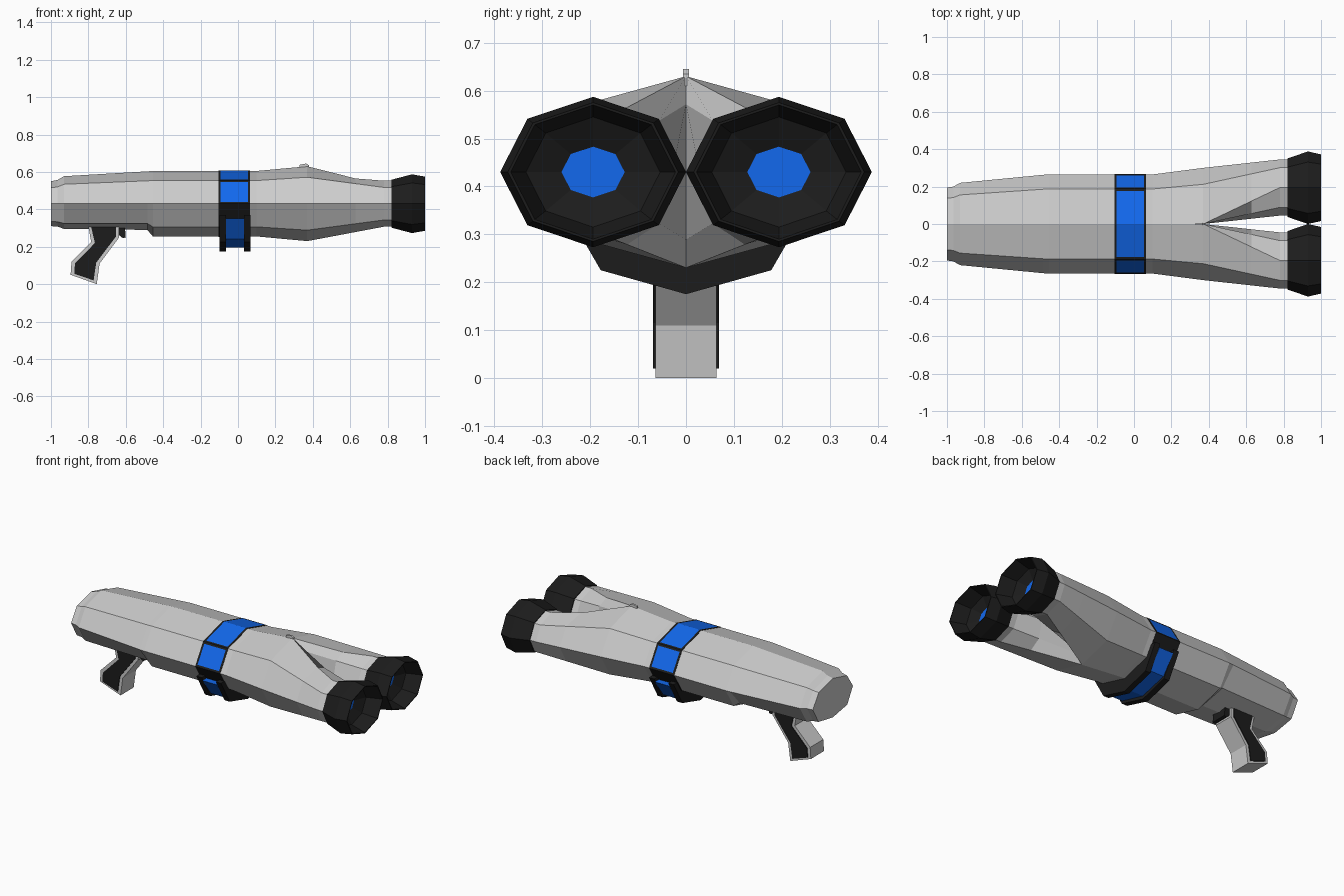
import bpy, bmesh
from math import cos, sin, pi

if "Cube" in bpy.data.objects:
    bpy.data.objects.remove(bpy.data.objects["Cube"])

ZC = 0.43  # height of the tube axis


def material(name, colour):
    m = bpy.data.materials.new(name)
    m.diffuse_color = colour
    m.use_nodes = True
    m.node_tree.nodes["Principled BSDF"].inputs["Base Color"].default_value = m.diffuse_color
    return m


BLACK = material("black", (0.012, 0.012, 0.012, 1))
BLUE = material("blue", (0.006, 0.14, 0.85, 1))


def finish(bm, name, mats=(), mirror=False):
    bmesh.ops.recalc_face_normals(bm, faces=bm.faces)
    me = bpy.data.meshes.new(name)
    bm.to_mesh(me)
    bm.free()
    ob = bpy.data.objects.new(name, me)
    bpy.context.collection.objects.link(ob)
    for m in mats:
        me.materials.append(m)
    if mirror:
        ob.modifiers.new("mirror", 'MIRROR').use_axis = (False, True, False)
    return ob


def octagon(x, ry, rz, cy=0.0):
    return [(x, cy + ry * cos(k * pi / 4), ZC + rz * sin(k * pi / 4)) for k in range(8)]


def loft(rings, start=False, end=False):
    bm = bmesh.new()
    vs = [[bm.verts.new(p) for p in r] for r in rings]
    n = len(rings[0])
    for a, b in zip(vs, vs[1:]):
        for i in range(n):
            j = (i + 1) % n
            bm.faces.new((a[i], a[j], b[j], b[i]))
    if start:
        bm.faces.new(vs[0])
    if end:
        bm.faces.new(vs[-1])
    return bm


def prism_y(name, profile, half, mats=()):
    rings = [[(x, y, z) for x, z in profile] for y in (-half, half)]
    return finish(loft(rings, True, True), name, mats)


def prism_x(name, profile, x0, x1, mats=()):
    rings = [[(x, y, z) for y, z in profile] for x in (x0, x1)]
    return finish(loft(rings, True, True), name, mats)


def recessed(x, ry, rz, low_y, low_z, bottom):
    # octagon with a shallower underside, above the grip
    r = octagon(x, ry, rz)
    r[5], r[6], r[7] = (x, -low_y, low_z), (x, 0, bottom), (x, low_y, low_z)
    return r


# Main tube
finish(loft([
    recessed(-1.0, 0.195, 0.12, 0.14, 0.335, 0.31),
    recessed(-0.965, 0.20, 0.127, 0.143, 0.333, 0.308),
    recessed(-0.93, 0.22, 0.147, 0.155, 0.325, 0.295),
    recessed(-0.485, 0.263, 0.173, 0.17, 0.325, 0.29),
    octagon(-0.455, 0.265, 0.175),
    octagon(0.10, 0.265, 0.175),
    octagon(0.37, 0.30, 0.20)], start=True), "main_tube")

# Twin barrels: half of the tube section turning into a full octagon
split = [(x, max(0.0, y), z) for x, y, z in octagon(0.37, 0.30, 0.20)]
neck = octagon(0.78, 0.15, 0.123, 0.195)
t = 0.63
middle = [tuple(a + (b - a) * t for a, b in zip(p, q)) for p, q in zip(split, neck)]
middle = [(x, y, min(z, 0.565)) for x, y, z in middle]
finish(loft([split, middle, neck, octagon(0.83, 0.15, 0.123, 0.195)]), "barrels", mirror=True)

# Ridge nub where the barrels part
prism_y("ridge_nub", [(0.33, 0.61), (0.33, 0.638), (0.365, 0.645), (0.38, 0.635), (0.38, 0.61)], 0.006)

# Muzzles with funnel interior and blue core
muzzle = [(0.82, 0.14, 0.115), (0.82, 0.156, 0.128), (0.93, 0.194, 0.157), (1.0, 0.178, 0.145),
          (1.0, 0.172, 0.14), (0.91, 0.14, 0.115), (0.88, 0.066, 0.053)]
finish(loft([octagon(x, ry, rz, 0.194) for x, ry, rz in muzzle]), "muzzles", [BLACK], True)
finish(loft([octagon(x, 0.066, 0.053, 0.194) for x in (0.86, 0.881)], True, True),
       "muzzle_cores", [BLUE], True)

# Central band with blue panels inset in its upper faces
bm = loft([octagon(-0.105, 0.267, 0.177), octagon(0.065, 0.267, 0.177)], True, True)
bm.normal_update()
bmesh.ops.recalc_face_normals(bm, faces=bm.faces)
upper = [f for f in bm.faces if abs(f.normal.x) < 0.5 and f.normal.z > 0.1]
top = [f for f in upper if f.normal.z > 0.8]
sides = [f for f in upper if f not in top]
bmesh.ops.inset_region(bm, faces=top, thickness=0.012, use_even_offset=True)
bmesh.ops.inset_individual(bm, faces=sides, thickness=0.012, use_even_offset=True)
for f in top + sides:
    f.material_index = 1
finish(bm, "centre_band", [BLACK, BLUE])

# Band underside: two black ribs with a blue filler between them
half = [(0.262, 0.37), (0.178, 0.225), (0.0, 0.175)]
rib = half + [(-y, z) for y, z in half[1::-1]]
fill = [(y * 0.98, z + d) for (y, z), d in zip(rib, (-0.02, 0.015, 0.02, 0.015, -0.02))]
for name, x0, x1 in (("rear_rib", -0.10, -0.063), ("front_rib", 0.033, 0.068)):
    prism_x(name, rib, x0, x1, [BLACK])
prism_x("rib_panel", fill, -0.063, 0.033, [BLUE])

# Pistol grip with black side panels and trigger
grip = [(-0.80, 0.31), (-0.785, 0.225), (-0.89, 0.12), (-0.895, 0.05),
        (-0.755, 0.0), (-0.74, 0.11), (-0.635, 0.25), (-0.635, 0.31)]
panel = [(-0.785, 0.305), (-0.765, 0.22), (-0.872, 0.11), (-0.875, 0.055),
         (-0.772, 0.02), (-0.758, 0.115), (-0.652, 0.255), (-0.652, 0.305)]
prism_y("grip", grip, 0.064)
prism_y("grip_panels", panel, 0.069, [BLACK])
prism_y("trigger", [(-0.65, 0.31), (-0.64, 0.265), (-0.615, 0.245), (-0.60, 0.25), (-0.605, 0.31)],
        0.05, [BLACK])
